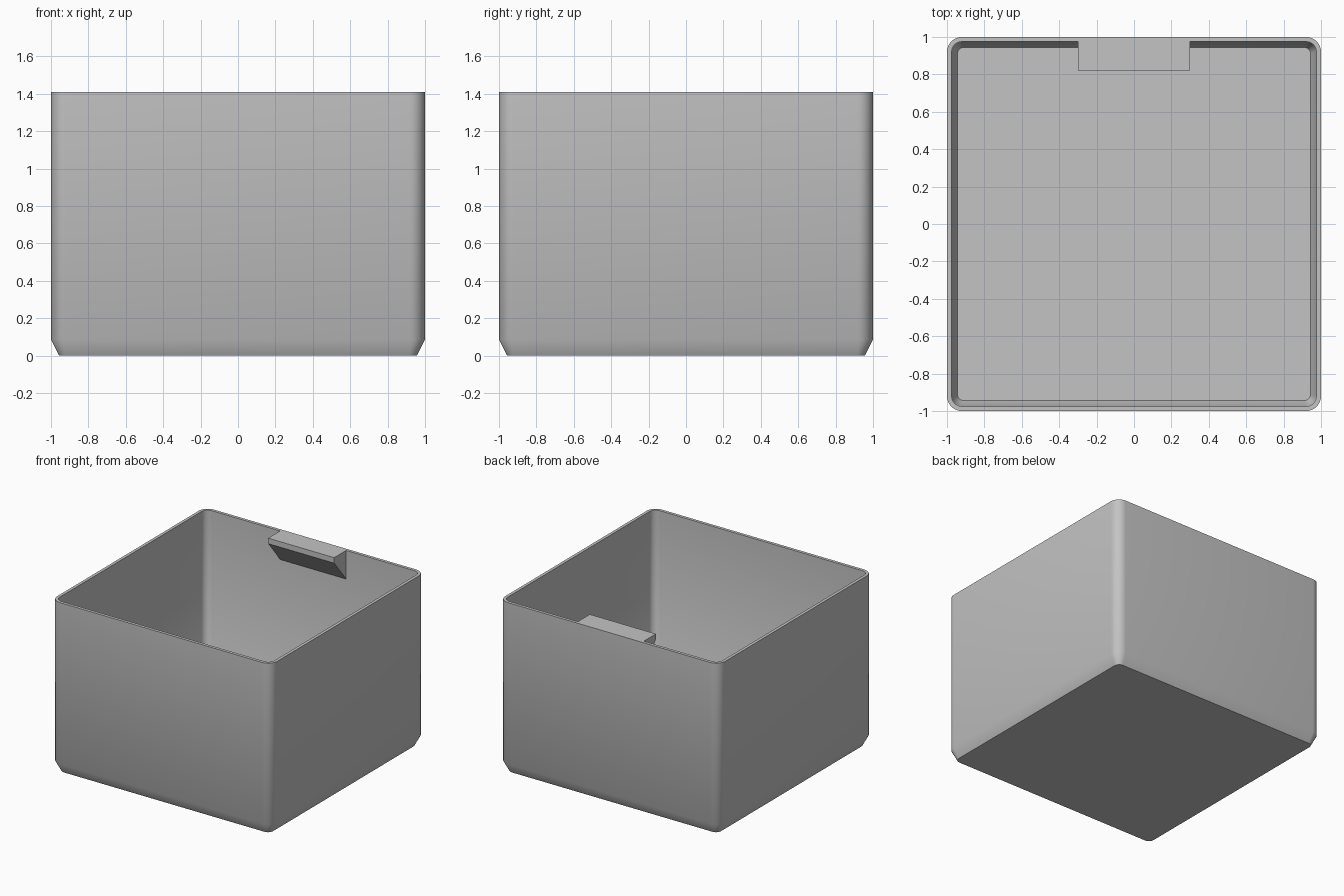
import bpy, bmesh
from math import cos, sin, pi, radians

cube = bpy.data.objects.get("Cube")
if cube:
    bpy.data.objects.remove(cube, do_unlink=True)

HEIGHT = 1.41
INNER = 0.975      # half width of the cavity
CORNER_STEPS = 8

grey = bpy.data.materials.new("plain grey")
grey.use_nodes = True
colour = (0.55, 0.55, 0.55, 1)
grey.diffuse_color = colour
grey.node_tree.nodes["Principled BSDF"].inputs["Base Color"].default_value = colour


def finish(bm, name):
    """Turn a bmesh into a named object, smooth with sharp edges kept."""
    bmesh.ops.recalc_face_normals(bm, faces=bm.faces)
    mesh = bpy.data.meshes.new(name)
    bm.to_mesh(mesh)
    bm.free()
    mesh.materials.append(grey)
    obj = bpy.data.objects.new(name, mesh)
    bpy.context.collection.objects.link(obj)
    bpy.ops.object.select_all(action='DESELECT')
    obj.select_set(True)
    bpy.context.view_layer.objects.active = obj
    bpy.ops.object.shade_smooth_by_angle(angle=radians(30))
    return obj


def rounded_ring(bm, half, radius, z):
    """Ring of vertices around a square with rounded corners."""
    ring = []
    for quarter in range(4):
        mid = pi / 4 + quarter * pi / 2
        cx = (half - radius) * (1 if cos(mid) > 0 else -1)
        cy = (half - radius) * (1 if sin(mid) > 0 else -1)
        for i in range(CORNER_STEPS + 1):
            a = (quarter + i / CORNER_STEPS) * pi / 2
            ring.append(bm.verts.new((cx + radius * cos(a), cy + radius * sin(a), z)))
    return ring


# Bin shell: outside from the base up, over the rim, down to the inner floor
bm = bmesh.new()
sections = [
    (0.957, 0.045, 0), (1, 0.08, 0.085), (1, 0.08, HEIGHT),
    (INNER, 0.055, HEIGHT), (INNER, 0.055, 0.09), (0.943, 0.03, 0.025),
]
rings = [rounded_ring(bm, *s) for s in sections]
for low, high in zip(rings, rings[1:]):
    for i in range(len(low)):
        j = (i + 1) % len(low)
        bm.faces.new((low[i], low[j], high[j], high[i]))
bm.faces.new(rings[0])
bm.faces.new(rings[-1])
finish(bm, "bin_shell")

# Label tab: wedge under the back rim, extruded sideways
bm = bmesh.new()
profile = [(INNER, HEIGHT), (0.82, HEIGHT), (0.82, HEIGHT - 0.045), (INNER, HEIGHT - 0.235)]
side = bm.faces.new([bm.verts.new((-0.3, y, z)) for y, z in profile])
extruded = bmesh.ops.extrude_face_region(bm, geom=[side])
bmesh.ops.translate(bm, vec=(0.6, 0, 0),
                    verts=[v for v in extruded["geom"] if isinstance(v, bmesh.types.BMVert)])
if not any(len({round(v.co.x, 3) for v in f.verts}) == 1 and f.verts[0].co.x < 0 for f in bm.faces):
    bm.faces.new([v for v in side.verts])
finish(bm, "label_tab")
